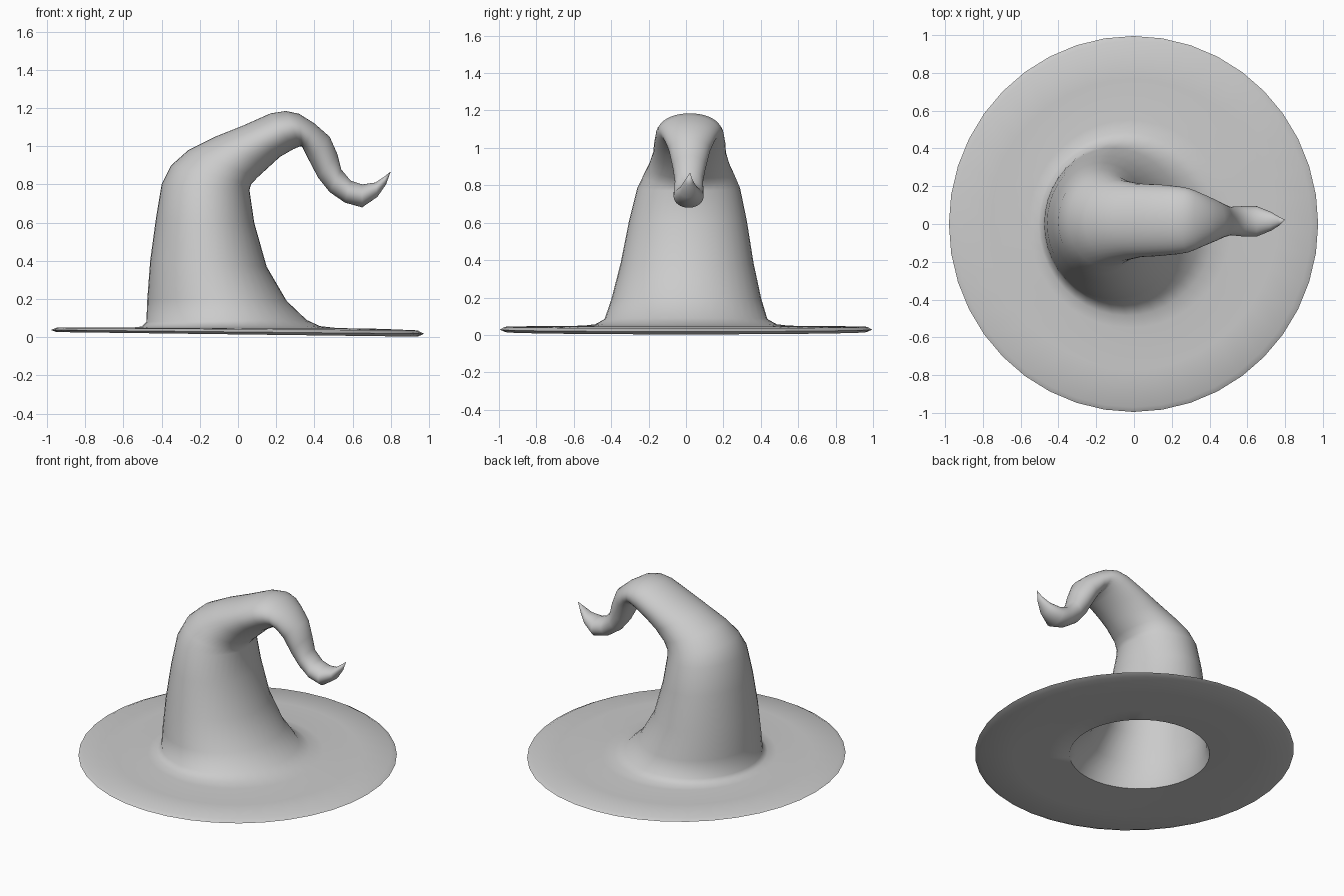
import bpy, bmesh, math
from mathutils import Vector

if "Cube" in bpy.data.objects:
    bpy.data.objects.remove(bpy.data.objects["Cube"])

SIDES = 40

# Each section is an ellipse: left x, left z, right x, right z, half width in y
brim_under = [
    (-.48, .028, .39, .018, .43),
    (-.56, .025, .52, .012, .54),
    (-.76, .025, .75, .006, .77),
    (-.95, .027, .94, .003, .965),
]
brim_over = [
    (-.98, .038, .975, .018, .995),
    (-.95, .050, .94, .036, .97),
    (-.76, .050, .75, .044, .77),
    (-.56, .050, .52, .048, .55),
    (-.505, .056, .43, .058, .485),
]
crown = [
    (-.48, .08, .36, .09, .435),
    (-.475, .20, .255, .19, .40),
    (-.46, .40, .15, .37, .355),
    (-.43, .62, .085, .60, .315),
    (-.40, .80, .06, .77, .275),
    (-.35, .90, .068, .80, .245),
    (-.26, .98, .10, .835, .215),
    (-.12, 1.05, .16, .89, .195),
    (.03, 1.11, .22, .945, .19),
    (.17, 1.172, .29, .985, .18),
    (.25, 1.185, .325, 1.0, .17),
    (.32, 1.17, .335, 1.0, .155),
    (.40, 1.12, .345, .98, .135),
    (.48, 1.05, .37, .93, .11),
    (.52, .96, .42, .835, .088),
    (.54, .88, .48, .76, .075),
    (.59, .82, .56, .705, .08),
    (.65, .80, .65, .68, .08),
    (.72, .81, .73, .735, .05),
    (.765, .84, .775, .80, .022),
]
TIP = Vector((.80, .022, .868))
WALL = .022


def section(bm, s, inset=0.0):
    """Ring of vertices on a tilted ellipse, drifting slightly in +y with height."""
    left, right = Vector((s[0], 0, s[1])), Vector((s[2], 0, s[3]))
    half = (right - left) / 2
    half *= 1 - inset / half.length
    mid = (left + right) / 2 + Vector((0, .02 * min(1, max(0, s[1] - .1)), 0))
    ring = []
    for i in range(SIDES):
        a = 2 * math.pi * i / SIDES
        ring.append(bm.verts.new(mid + half * math.cos(a)
                                 + Vector((0, (s[4] - inset) * math.sin(a), 0))))
    return ring


def fan(bm, ring, point):
    v = bm.verts.new(point)
    for i in range(SIDES):
        bm.faces.new((ring[i], ring[(i + 1) % SIDES], v))


bm = bmesh.new()
# Inside of the crown (top down), under the brim, over the brim, up to the tip
lining = crown[:14]
rings = [section(bm, s, WALL) for s in reversed(lining)]
rings += [section(bm, s) for s in brim_under + brim_over + crown]
for lo, hi in zip(rings, rings[1:]):
    for i in range(SIDES):
        j = (i + 1) % SIDES
        bm.faces.new((lo[i], lo[j], hi[j], hi[i]))

# Close the lining and the pointed tip
fan(bm, rings[0], sum((v.co for v in rings[0]), Vector()) / SIDES)
fan(bm, rings[-1], TIP)
bmesh.ops.recalc_face_normals(bm, faces=bm.faces)

mesh = bpy.data.meshes.new("pointed_hat")
bm.to_mesh(mesh)
bm.free()
hat = bpy.data.objects.new("pointed_hat", mesh)
bpy.context.collection.objects.link(hat)
bpy.context.view_layer.objects.active = hat
hat.select_set(True)
bpy.ops.object.shade_smooth_by_angle(angle=math.radians(60))
